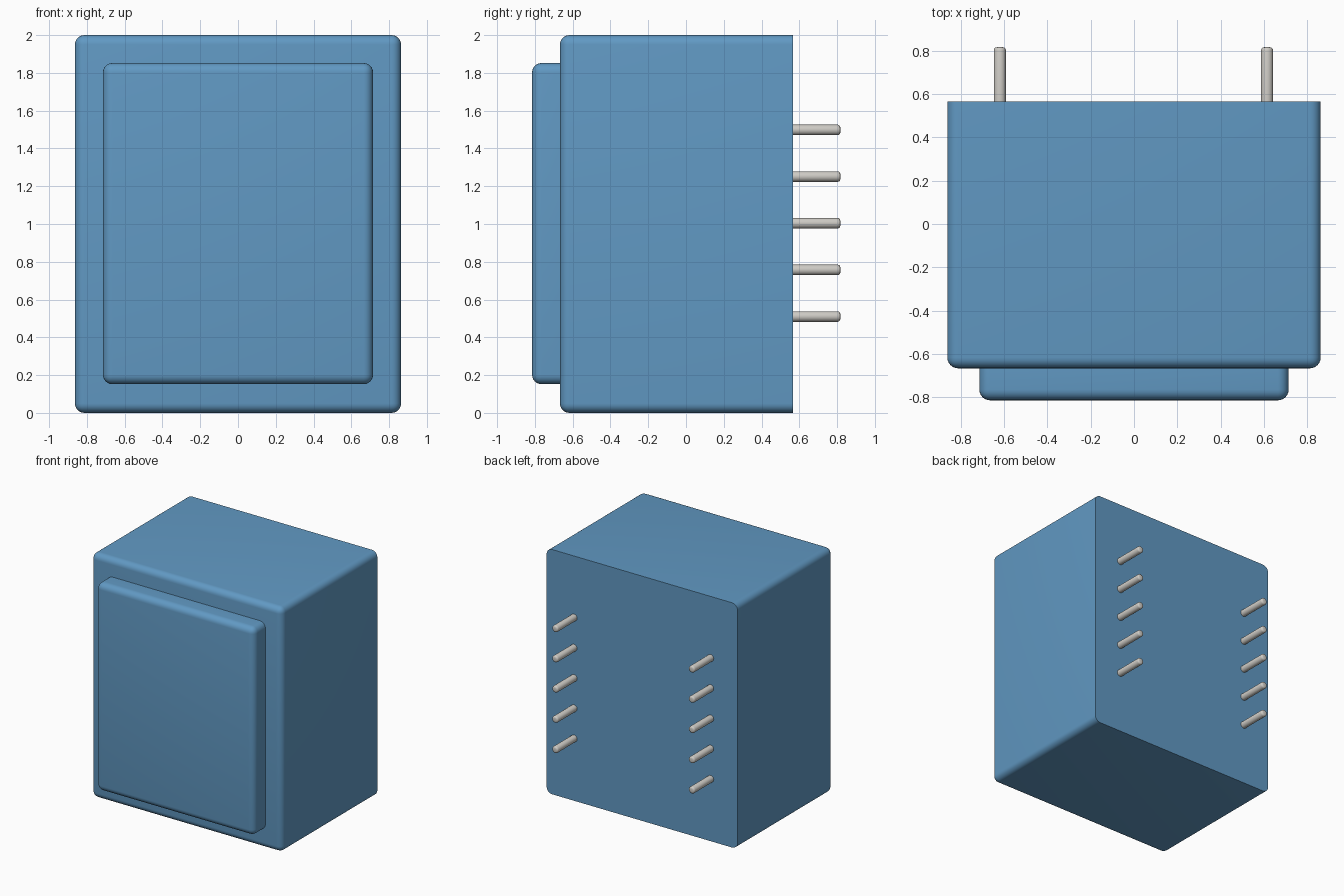
import bpy, bmesh
from math import radians
from mathutils import Matrix

if "Cube" in bpy.data.objects:
    bpy.data.objects.remove(bpy.data.objects["Cube"])


def finish(name, bm, mat):
    mesh = bpy.data.meshes.new(name)
    bm.to_mesh(mesh)
    bm.free()
    obj = bpy.data.objects.new(name, mesh)
    bpy.context.collection.objects.link(obj)
    mesh.materials.append(mat)
    bpy.context.view_layer.objects.active = obj
    obj.select_set(True)
    bpy.ops.object.shade_smooth_by_angle(angle=radians(35))
    obj.select_set(False)
    return obj


def material(name, color):
    mat = bpy.data.materials.new(name)
    mat.diffuse_color = color
    mat.use_nodes = True
    mat.node_tree.nodes["Principled BSDF"].inputs["Base Color"].default_value = mat.diffuse_color
    return mat


def rounded_box(name, half_x, y0, y1, z0, z1, radius, mat):
    """Box with rounded front and side edges; its back rim stays sharp."""
    bm = bmesh.new()
    bmesh.ops.create_cube(bm, size=1)
    for v in bm.verts:
        v.co.x *= 2 * half_x
        v.co.y = y0 if v.co.y < 0 else y1
        v.co.z = z0 if v.co.z < 0 else z1
    edges = [e for e in bm.edges if any(v.co.y < y1 - 1e-4 for v in e.verts)]
    bmesh.ops.bevel(bm, geom=edges, offset=radius, segments=6, profile=0.5,
                    affect='EDGES')
    return finish(name, bm, mat)


def pin(name, x, z, y0, y1, radius, mat):
    """Round pin along y with a softened tip."""
    bm = bmesh.new()
    rot = Matrix.Rotation(radians(-90), 4, 'X')
    bmesh.ops.create_cone(bm, cap_ends=True, segments=24, radius1=radius,
                          radius2=radius, depth=y1 - y0,
                          matrix=Matrix.Translation((x, (y0 + y1) / 2, z)) @ rot)
    tip = [e for e in bm.edges if all(v.co.y > y1 - 1e-4 for v in e.verts)]
    bmesh.ops.bevel(bm, geom=tip, offset=0.014, segments=3, profile=0.5,
                    affect='EDGES')
    return finish(name, bm, mat)


blue = material("blue_plastic", (0.12, 0.32, 0.55, 1))
metal = material("pin_metal", (0.62, 0.60, 0.56, 1))

# Housing and raised front panel
rounded_box("housing", 0.863, -0.667, 0.567, 0.0, 2.0, 0.05, blue)
rounded_box("front_panel", 0.715, -0.815, -0.65, 0.152, 1.852, 0.05, blue)

# Two columns of five contact pins on the back
for side, x in (("left", -0.62), ("right", 0.615)):
    for i in range(5):
        pin(f"{side}_pin_{i + 1}", x, 0.51 + 0.247 * i, 0.55, 0.817, 0.028, metal)
